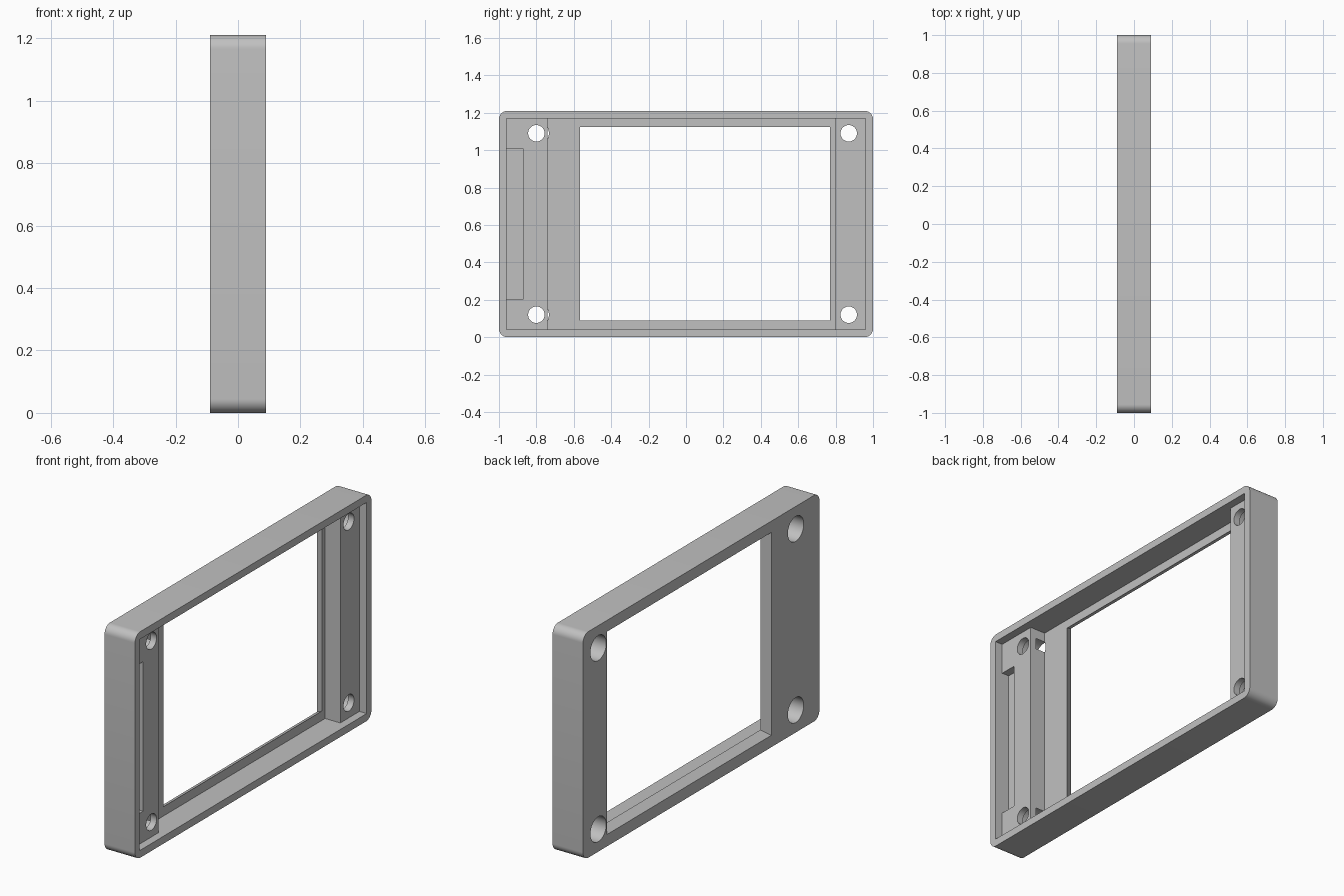
import bpy, bmesh, math
from mathutils import Vector

default = bpy.data.objects.get("Cube")
if default:
    bpy.data.objects.remove(default, do_unlink=True)

# Main sizes
HALF_DEPTH = 0.09
HEIGHT = 1.21
FLOOR_X = -0.043     # inner face of the thin panel
LEDGE_X = 0.047      # top of the mounting ledges
OVER = 0.02          # how far cutters overshoot

grey = bpy.data.materials.new("plain_grey")
grey.use_nodes = True
color = (0.53, 0.53, 0.53, 1)
grey.diffuse_color = color
grey.node_tree.nodes["Principled BSDF"].inputs["Base Color"].default_value = color


def loft(name, start, end):
    """Solid between two matching loops of points."""
    bm = bmesh.new()
    a = [bm.verts.new(p) for p in start]
    b = [bm.verts.new(p) for p in end]
    bm.faces.new(a)
    bm.faces.new(b)
    for i in range(len(a)):
        j = (i + 1) % len(a)
        bm.faces.new((a[i], a[j], b[j], b[i]))
    bmesh.ops.recalc_face_normals(bm, faces=bm.faces)
    mesh = bpy.data.meshes.new(name)
    bm.to_mesh(mesh)
    bm.free()
    mesh.materials.append(grey)
    obj = bpy.data.objects.new(name, mesh)
    bpy.context.collection.objects.link(obj)
    return obj


def rectangle(x, y0, y1, z0, z1):
    return [(x, y0, z0), (x, y1, z0), (x, y1, z1), (x, y0, z1)]


def rounded_rectangle(x, y0, y1, z0, z1, r, steps=10):
    centres = [(y1 - r, z1 - r), (y0 + r, z1 - r), (y0 + r, z0 + r), (y1 - r, z0 + r)]
    points = []
    for k, (cy, cz) in enumerate(centres):
        for s in range(steps + 1):
            t = math.pi / 2 * (k + s / steps)
            points.append((x, cy + r * math.cos(t), cz + r * math.sin(t)))
    return points


def circle(x, y, z, r, sides=40):
    turns = [2 * math.pi * (i + 0.5) / sides for i in range(sides)]
    return [(x, y + r * math.cos(t), z + r * math.sin(t)) for t in turns]


def cut(body, cutter):
    cutter.hide_render = True
    mod = body.modifiers.new("cut", "BOOLEAN")
    mod.operation = "DIFFERENCE"
    mod.solver = "EXACT"
    mod.object = cutter
    bpy.context.view_layer.objects.active = body
    bpy.ops.object.modifier_apply(modifier=mod.name)
    bpy.data.objects.remove(cutter, do_unlink=True)


# Outer block with rounded corners
frame = loft("bezel_frame",
             rounded_rectangle(-HALF_DEPTH, -1, 1, 0, HEIGHT, 0.045),
             rounded_rectangle(HALF_DEPTH, -1, 1, 0, HEIGHT, 0.045))

# Open cavity, stepped to leave a ledge at each end
top = HALF_DEPTH + OVER
steps = [(top, -0.96), (LEDGE_X, -0.96), (LEDGE_X, -0.74), (FLOOR_X, -0.74),
         (FLOOR_X, 0.798), (LEDGE_X, 0.798), (LEDGE_X, 0.96), (top, 0.96)]
cut(frame, loft("cavity_cutter", [(x, y, 0.04) for x, y in steps],
                [(x, y, 1.17) for x, y in steps]))

# Shallow slot in the wide ledge
cut(frame, loft("slot_cutter", rectangle(0.005, -0.96, -0.87, 0.205, 1.005),
                rectangle(0.07, -0.96, -0.87, 0.205, 1.005)))


# Screen window with sides that flare outward
def window(x):
    g = (FLOOR_X - x) * 0.56
    return rectangle(x, -0.567 - g, 0.77 + g, 0.09 - g, 1.123 + g)


cut(frame, loft("window_cutter", window(-HALF_DEPTH - OVER), window(0)))

# Screw holes with wide counterbores
for y in (-0.8, 0.87):
    for z in (0.12, 1.09):
        cut(frame, loft("counterbore_cutter", circle(-HALF_DEPTH - OVER, y, z, 0.067),
                        circle(0.012, y, z, 0.067)))
        cut(frame, loft("screw_hole_cutter", circle(-0.02, y, z, 0.044),
                        circle(top, y, z, 0.044)))

# Smooth rounded corners and holes, crisp edges elsewhere
bpy.ops.object.select_all(action="DESELECT")
frame.select_set(True)
bpy.context.view_layer.objects.active = frame
bpy.ops.object.shade_smooth_by_angle(angle=math.radians(25))
